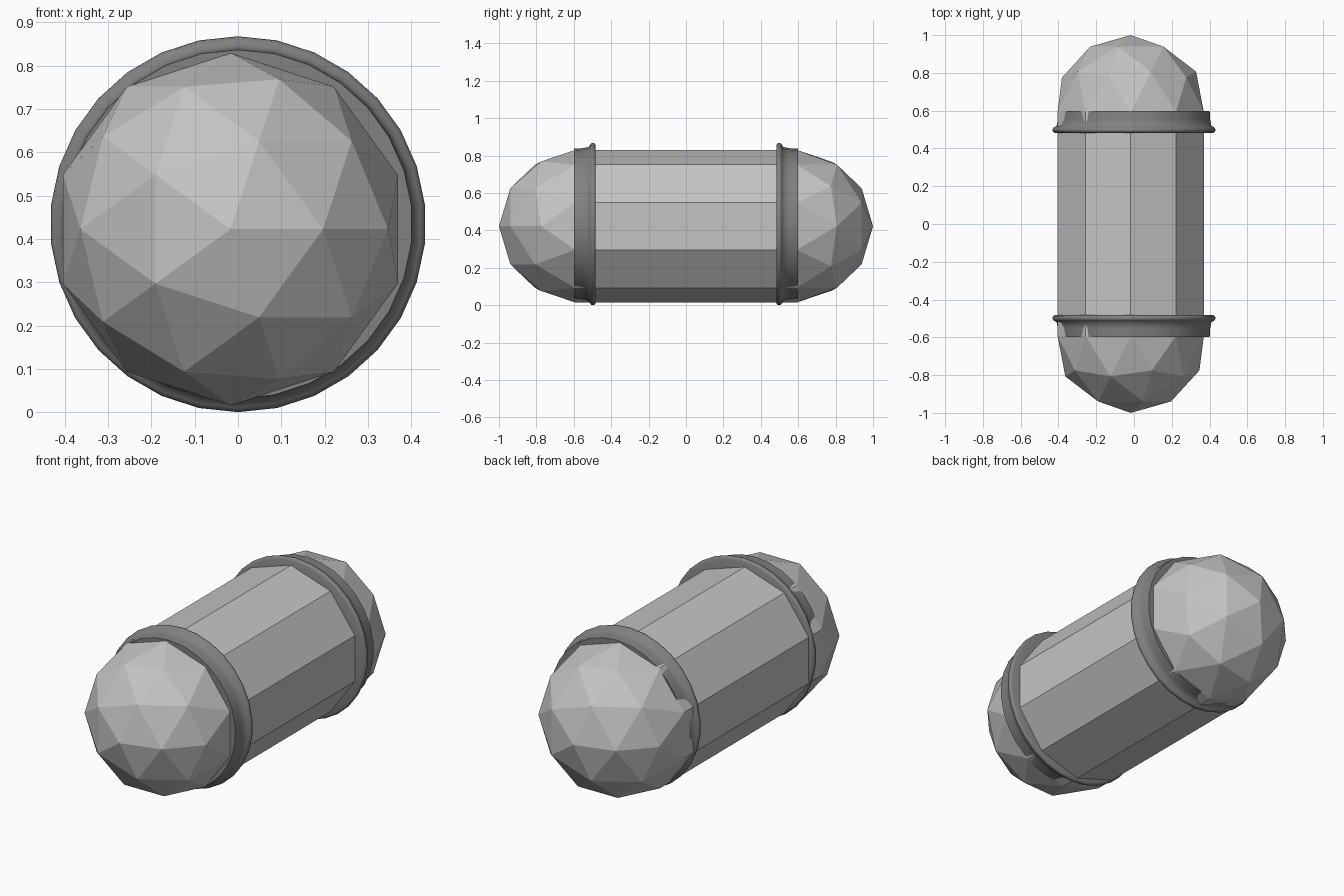
import bpy, bmesh, math
from mathutils import Matrix, Vector

old = bpy.data.objects.get("Cube")
if old:
    bpy.data.objects.remove(old, do_unlink=True)


def make_material(name, grey):
    mat = bpy.data.materials.new(name)
    mat.use_nodes = True
    colour = (grey, grey, grey, 1.0)
    mat.diffuse_color = colour
    mat.node_tree.nodes["Principled BSDF"].inputs["Base Color"].default_value = colour
    return mat


def make_object(name, bm, mat):
    bmesh.ops.recalc_face_normals(bm, faces=bm.faces[:])
    mesh = bpy.data.meshes.new(name)
    bm.to_mesh(mesh)
    bm.free()
    mesh.materials.append(mat)
    obj = bpy.data.objects.new(name, mesh)
    bpy.context.scene.collection.objects.link(obj)
    return obj


light_grey = make_material("light grey shell", 0.55)
dark_grey = make_material("dark grey band", 0.22)

# Capsule body: a faceted sphere parted at its equator and joined by a prism
RADIUS = 0.407
bm = bmesh.new()
bmesh.ops.create_icosphere(bm, subdivisions=2, radius=RADIUS,
                           matrix=Matrix.Rotation(math.radians(90), 4, 'X'))
equator = [e for e in bm.edges if all(abs(v.co.y) < 0.001 for v in e.verts)]
bmesh.ops.split_edges(bm, edges=equator)
for side in (-1, 1):
    half = {v for f in bm.faces if f.calc_center_median().y * side > 0 for v in f.verts}
    # moved halves stay on their own side, so the second pass is unaffected
    bmesh.ops.translate(bm, verts=list(half), vec=(0, side * (1 - RADIUS), 0))
bmesh.ops.bridge_loops(bm, edges=[e for e in bm.edges if e.is_boundary])
bmesh.ops.translate(bm, verts=bm.verts[:], vec=(-0.0175, 0, 0.4225))
make_object("capsule_body", bm, light_grey)

# End bands: a collar with a rounded lip, turned about the long axis
CENTRE_Z = 0.434
profile = [(0.3, 0.598), (0.403, 0.598), (0.406, 0.55), (0.412, 0.52),
           (0.424, 0.513), (0.432, 0.506), (0.434, 0.497), (0.431, 0.488),
           (0.422, 0.483), (0.3, 0.483)]
bm = bmesh.new()
verts = [bm.verts.new((0, -y, CENTRE_Z + r)) for r, y in profile]
edges = [bm.edges.new(pair) for pair in zip(verts, verts[1:])]
bmesh.ops.spin(bm, geom=verts + edges, cent=(0, 0, CENTRE_Z), axis=Vector((0, 1, 0)),
               angle=math.tau, steps=30, use_merge=False)
bmesh.ops.remove_doubles(bm, verts=bm.verts[:], dist=0.0005)
bands = make_object("end_bands", bm, dark_grey)
bands.modifiers.new("other_end", 'MIRROR').use_axis = (False, True, False)

bpy.ops.object.select_all(action='DESELECT')
bands.select_set(True)
bpy.context.view_layer.objects.active = bands
bpy.ops.object.shade_smooth_by_angle(angle=math.radians(50))
